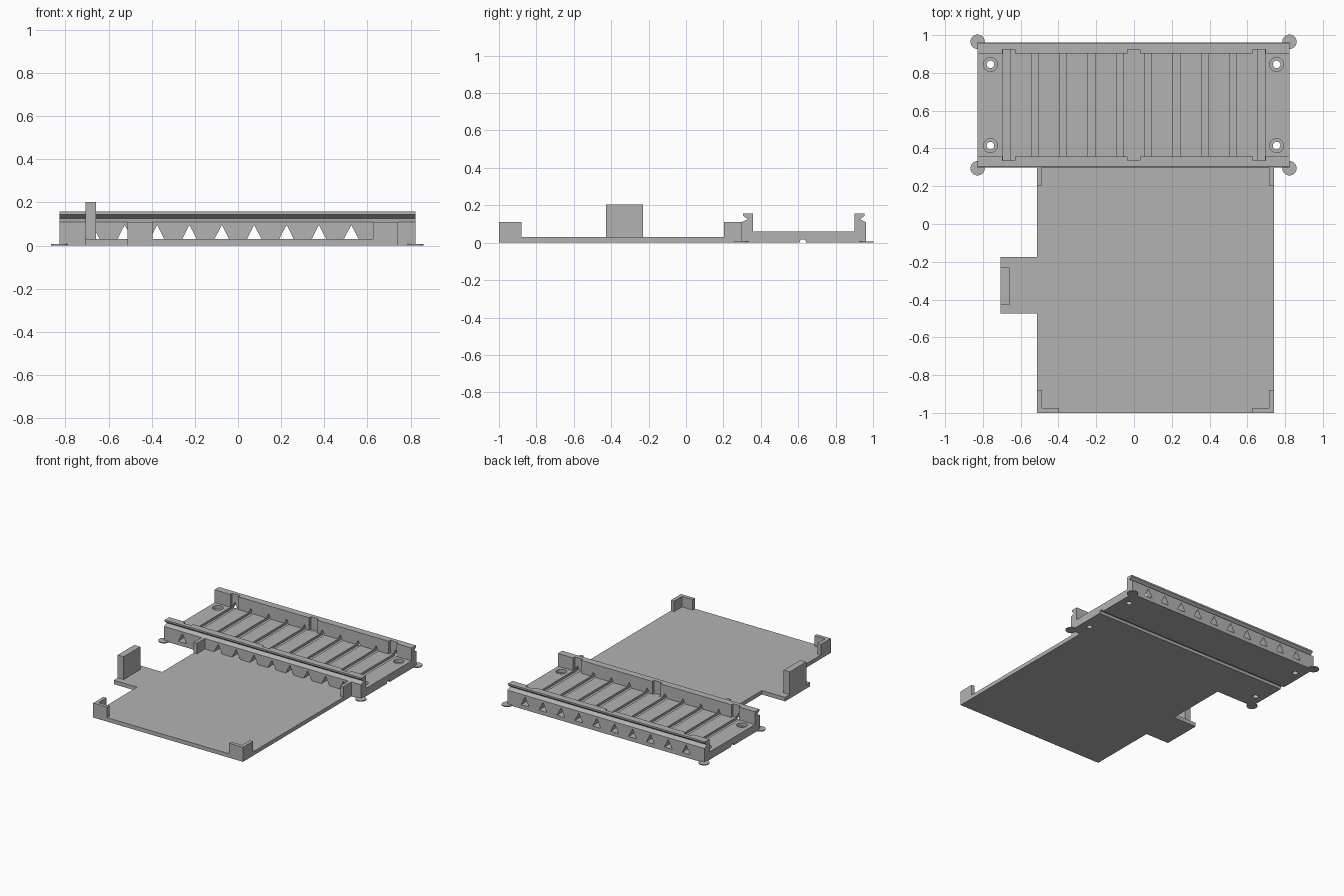
import bpy
import bmesh
import math
from mathutils import Matrix

old = bpy.data.objects.get("Cube")
if old:
    bpy.data.objects.remove(old, do_unlink=True)

grey = bpy.data.materials.new("plain grey")
grey.use_nodes = True
colour = (0.45, 0.45, 0.45, 1)
grey.diffuse_color = colour
grey.node_tree.nodes["Principled BSDF"].inputs["Base Color"].default_value = colour


def finish(bm, name):
    bmesh.ops.recalc_face_normals(bm, faces=bm.faces)
    mesh = bpy.data.meshes.new(name)
    bm.to_mesh(mesh)
    bm.free()
    mesh.materials.append(grey)
    obj = bpy.data.objects.new(name, mesh)
    bpy.context.collection.objects.link(obj)
    return obj


def add_box(bm, x0, x1, y0, y1, z0, z1):
    m = Matrix.Translation(((x0 + x1) / 2, (y0 + y1) / 2, (z0 + z1) / 2))
    bmesh.ops.create_cube(bm, size=1, matrix=m @ Matrix.Diagonal((x1 - x0, y1 - y0, z1 - z0, 1)))


def add_cylinder(bm, x, y, r, z0, z1):
    bmesh.ops.create_cone(bm, cap_ends=True, segments=32, radius1=r, radius2=r, depth=z1 - z0,
                          matrix=Matrix.Translation((x, y, (z0 + z1) / 2)))


def add_prism(bm, points, shift):
    """Extrude a flat outline of 3D points by the vector shift."""
    face = bm.faces.new([bm.verts.new(p) for p in points])
    new = bmesh.ops.extrude_face_region(bm, geom=[face])["geom"]
    bmesh.ops.translate(bm, vec=shift, verts=[v for v in new if isinstance(v, bmesh.types.BMVert)])


def cut(target, bm, name):
    cutter = finish(bm, name)
    mod = target.modifiers.new(name, "BOOLEAN")
    mod.operation = "DIFFERENCE"
    mod.solver = "EXACT"
    mod.object = cutter
    cutter.hide_render = True
    cutter.hide_set(True)
    cutter.display_type = "WIRE"


def join_cut(target):
    """Bake the cuts into the mesh and drop the cutters."""
    graph = bpy.context.evaluated_depsgraph_get()
    mesh = bpy.data.meshes.new_from_object(target.evaluated_get(graph))
    helpers = [m.object for m in target.modifiers]
    target.modifiers.clear()
    target.data = mesh
    for h in helpers:
        bpy.data.objects.remove(h, do_unlink=True)


# Rack: one cross-section with a grooved rail on each side, extruded along x
LEFT, RIGHT, MID = -0.828, 0.823, 0.63
half = [(0.332, 0), (0.332, 0.11), (0.30, 0.125), (0.325, 0.145),
        (0.325, 0.157), (0.272, 0.157), (0.272, 0.06)]
groove = [(-0.01, 0.018), (-0.027, 0)]
section = groove[::-1] + [(-y, z) for y, z in half] + half[::-1] + [(0.01, 0), (-0.01 + 0.02, 0.018)]
section = [(-0.018, 0)] + [(-y, z) for y, z in half] + half[::-1] + [(0.018, 0), (0.012, 0.018), (-0.012, 0.018)]
bm = bmesh.new()
add_prism(bm, [(LEFT, MID - 0.005 * (abs(y) < 0.1) + y, z) for y, z in section], (RIGHT - LEFT, 0, 0))
rack = finish(bm, "rack_with_rails")

# Triangular channels running through the floor and both rails
bm = bmesh.new()
for i in range(10):
    x = -0.675 + 0.15 * i
    add_prism(bm, [(x - 0.034, 0.2, 0.03), (x + 0.034, 0.2, 0.03), (x, 0.2, 0.096)], (0, 0.9, 0))
cut(rack, bm, "channel_cutter")

# Upright notches on the inner faces of the rails
bm = bmesh.new()
for x in (-0.663, -0.002, 0.663):
    add_box(bm, x - 0.033, x + 0.033, MID - 0.294, MID + 0.294, 0.0605, 0.2)
cut(rack, bm, "notch_cutter")

# Countersunk screw holes
holes = [(x, y) for x in (-0.76, 0.755) for y in (0.415, 0.845)]
for name, r, z in (("hole_cutter", 0.02, -0.1), ("counterbore_cutter", 0.037, 0.035)):
    bm = bmesh.new()
    for x, y in holes:
        add_cylinder(bm, x, y, r, z, 0.1)
    cut(rack, bm, name)
join_cut(rack)

# Thin discs under the rack corners
bm = bmesh.new()
for x in (LEFT, RIGHT):
    for y in (MID - 0.335, MID + 0.335):
        add_cylinder(bm, x, y, 0.038, 0, 0.007)
finish(bm, "corner_discs")

# Flat tray with a side tab, as one outline
X0, X1, TAB = -0.513, 0.742, -0.708
outline = [(X0, -1), (X1, -1), (X1, 0.3), (X0, 0.3),
           (X0, -0.175), (TAB, -0.175), (TAB, -0.475), (X0, -0.475)]
bm = bmesh.new()
add_prism(bm, [(x, y, 0) for x, y in outline], (0, 0, 0.03))
finish(bm, "tray")

# Upright plate on the tab
bm = bmesh.new()
add_box(bm, TAB, -0.658, -0.428, -0.23, 0.025, 0.203)
finish(bm, "tab_plate")

# Corner brackets: L-shaped at the front, straight at the back
T = 0.027
for side, x, s in (("right", X0, 1), ("left", X1, -1)):
    bm = bmesh.new()
    ell = [(0, -1), (0.117, -1), (0.117, -1 + T), (T, -1 + T), (T, -0.88), (0, -0.88)]
    add_prism(bm, [(x + s * a, y, 0.025) for a, y in ell], (0, 0, 0.085))
    finish(bm, "front_bracket_" + side)
    bm = bmesh.new()
    add_box(bm, min(x, x + s * T), max(x, x + s * T), 0.203, 0.302, 0.025, 0.11)
    finish(bm, "back_bracket_" + side)
